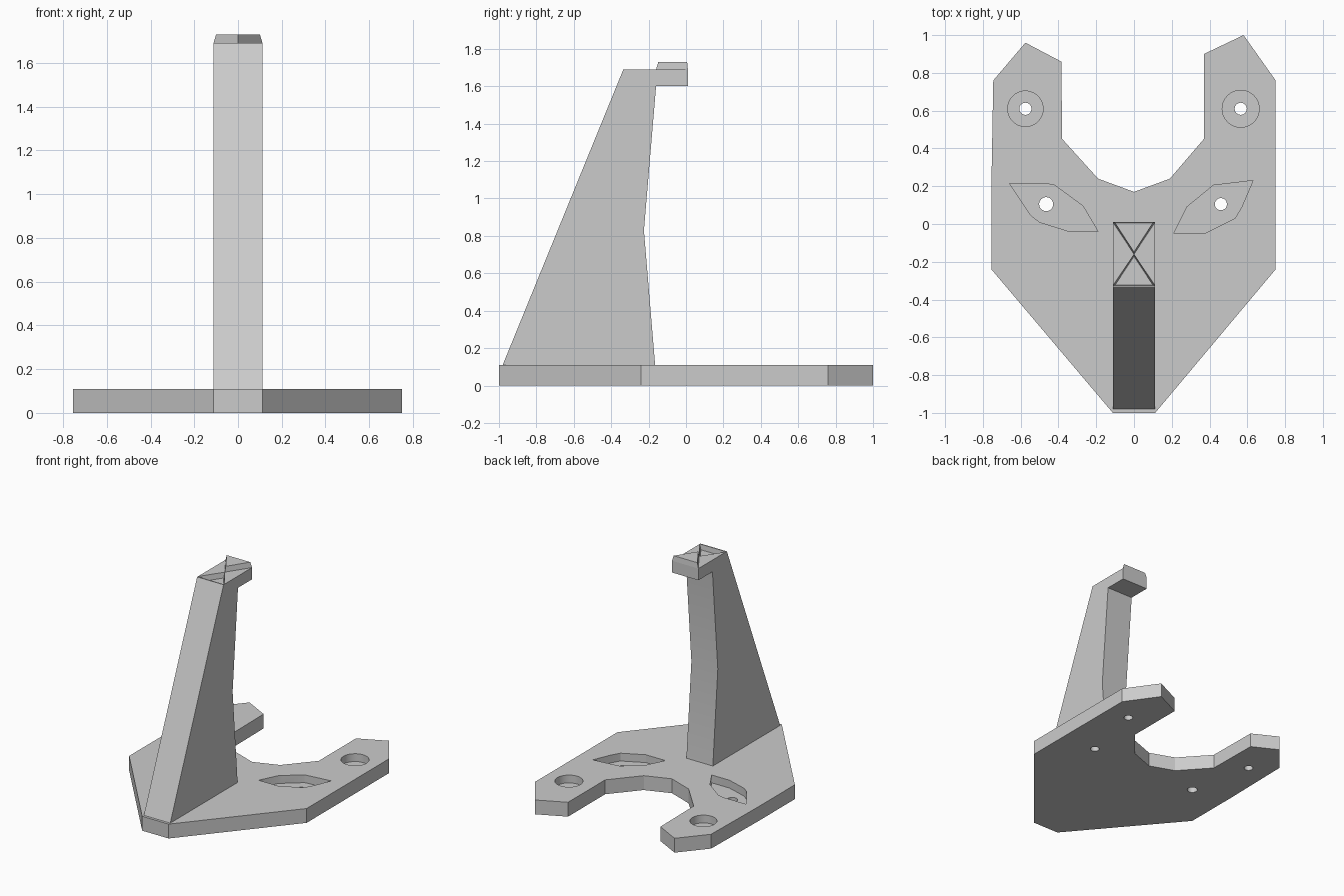
import bpy, bmesh, math

cube = bpy.data.objects.get("Cube")
if cube:
    bpy.data.objects.remove(cube, do_unlink=True)

grey = bpy.data.materials.new("plain grey")
grey.use_nodes = True
grey.diffuse_color = (0.6, 0.6, 0.6, 1)
grey.node_tree.nodes["Principled BSDF"].inputs["Base Color"].default_value = (0.6, 0.6, 0.6, 1)

THICK, HALF, TOP, KEY = 0.11, 0.112, 1.69, 0.04


def loft(name, lower, upper):
    """Closed solid between two matching rings of points."""
    bm = bmesh.new()
    a = [bm.verts.new(p) for p in lower]
    b = [bm.verts.new(p) for p in upper]
    bm.faces.new(a)
    bm.faces.new(b)
    for i in range(len(a)):
        j = (i + 1) % len(a)
        bm.faces.new((a[i], a[j], b[j], b[i]))
    bmesh.ops.recalc_face_normals(bm, faces=bm.faces)
    mesh = bpy.data.meshes.new(name)
    bm.to_mesh(mesh)
    bm.free()
    mesh.materials.append(grey)
    obj = bpy.data.objects.new(name, mesh)
    bpy.context.collection.objects.link(obj)
    return obj


def slab(name, outline, z0, z1):
    return loft(name, [(x, y, z0) for x, y in outline], [(x, y, z1) for x, y in outline])


def circle(x, y, r, n=40):
    return [(x + r * math.cos(math.tau * i / n), y + r * math.sin(math.tau * i / n)) for i in range(n)]


def activate(obj):
    bpy.ops.object.select_all(action='DESELECT')
    obj.select_set(True)
    bpy.context.view_layer.objects.active = obj


def combine(obj, other, operation):
    mod = obj.modifiers.new(operation.lower(), 'BOOLEAN')
    mod.operation, mod.object, mod.solver = operation, other, 'EXACT'
    activate(obj)
    bpy.ops.object.modifier_apply(modifier=mod.name)
    bpy.data.objects.remove(other, do_unlink=True)


# Base plate with a pointed front and two prongs at the back
plate = slab("base_plate", [
    (-HALF, -1), (HALF, -1), (0.75, -0.24), (0.75, 0.76), (0.58, 1), (0.37, 0.9),
    (0.37, 0.45), (0.19, 0.24), (0, 0.17), (-0.19, 0.24), (-0.38, 0.45), (-0.385, 0.86),
    (-0.575, 0.96), (-0.745, 0.76), (-0.755, 0.2), (-0.755, -0.24)], 0, THICK)

# Pockets sunk into the top of the plate
left_leaf = [(0.63, 0.23), (0.42, 0.205), (0.28, 0.09), (0.21, -0.05),
             (0.375, -0.05), (0.535, 0.03), (0.57, 0.09)]
right_leaf = [(-0.66, 0.215), (-0.47, 0.215), (-0.42, 0.205), (-0.27, 0.095),
              (-0.19, -0.04), (-0.34, -0.04), (-0.5, 0.01), (-0.545, 0.045)]
for outline in (left_leaf, right_leaf, circle(0.565, 0.61, 0.098), circle(-0.575, 0.61, 0.094)):
    combine(plate, slab("pocket_cutter", outline, 0.05, 0.2), 'DIFFERENCE')

# Bolt holes through the pocket floors
for x, y, r in ((0.565, 0.61, 0.032), (-0.575, 0.61, 0.032), (0.46, 0.105, 0.032), (-0.465, 0.105, 0.037)):
    combine(plate, slab("hole_cutter", circle(x, y, r), -0.1, 0.2), 'DIFFERENCE')

# Leaning column with a hooked head
side = [(-0.98, THICK), (-0.335, TOP), (0.01, TOP), (0.01, 1.6),
        (-0.16, 1.6), (-0.225, 0.83), (-0.165, THICK)]
column = loft("column", [(-HALF, y, z) for y, z in side], [(HALF, y, z) for y, z in side])


# Triangular key on the head and the matching socket in front of it
def key(name, edge_y, inset, z):
    apex = -0.16
    s = 1 if edge_y > apex else -1
    base = [(0, apex), (HALF, edge_y), (-HALF, edge_y)]
    tip = [(0, apex + s * inset), (HALF - inset, edge_y - s * 0.004),
           (inset - HALF, edge_y - s * 0.004)]
    return loft(name, [(x, y, TOP) for x, y in base], [(x, y, z) for x, y in tip])


socket = key("socket_cutter", -0.327, 0.012, TOP - KEY)
combine(column, socket, 'DIFFERENCE')
head_key = key("head_key", 0.01, 0.012, TOP + KEY)

for obj in (plate, column, head_key):
    activate(obj)
    bpy.ops.object.shade_smooth_by_angle(angle=math.radians(25))
